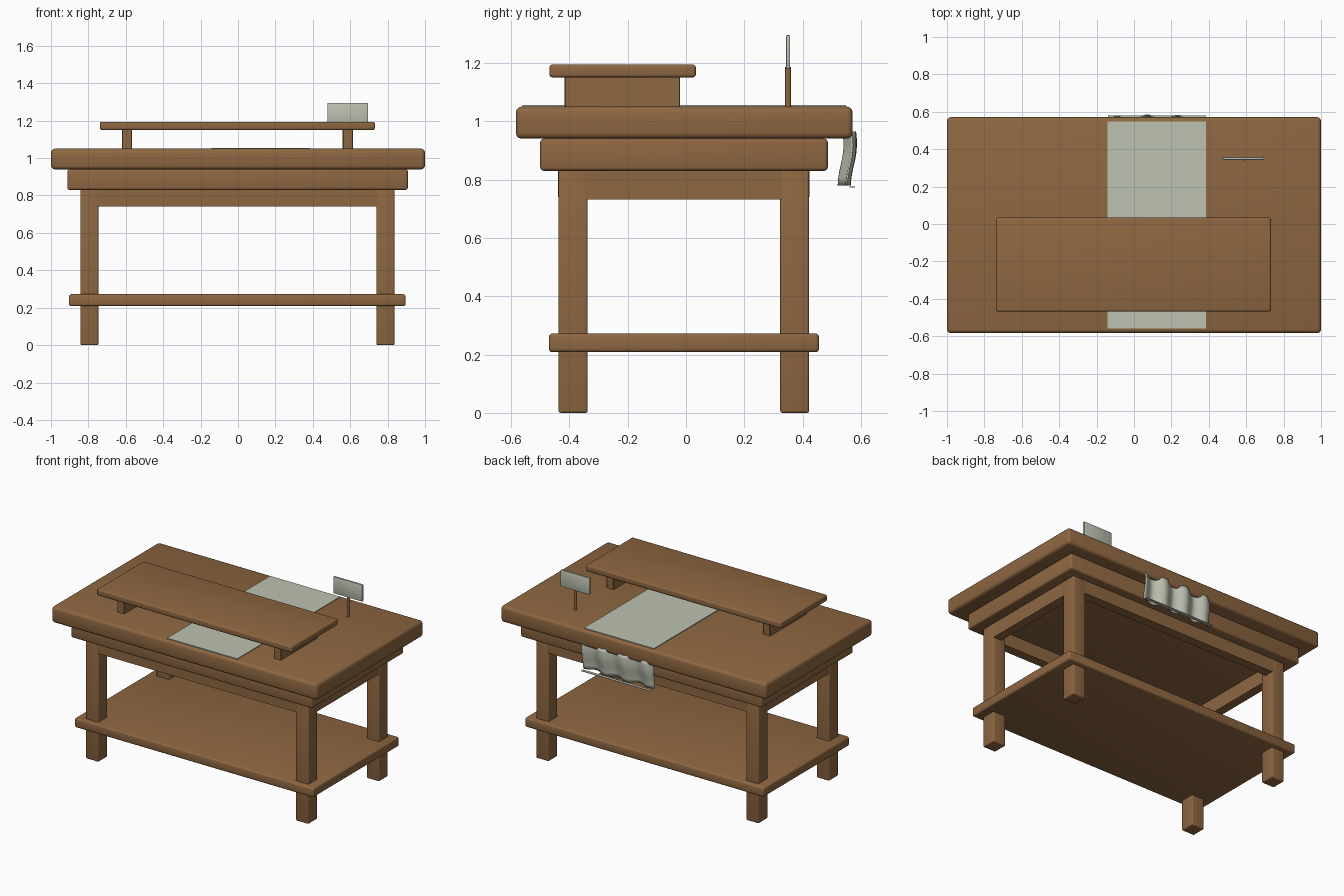
import bpy, bmesh, math

if "Cube" in bpy.data.objects:
    bpy.data.objects.remove(bpy.data.objects["Cube"])


def material(name, rgb):
    m = bpy.data.materials.new(name)
    m.diffuse_color = (*rgb, 1)
    m.use_nodes = True
    m.node_tree.nodes["Principled BSDF"].inputs["Base Color"].default_value = m.diffuse_color
    return m


wood = material("brown wood", (0.27, 0.135, 0.053))
linen = material("pale linen", (0.51, 0.54, 0.44))


def add(name, bm, mat):
    me = bpy.data.meshes.new(name)
    bm.to_mesh(me)
    bm.free()
    me.materials.append(mat)
    ob = bpy.data.objects.new(name, me)
    bpy.context.collection.objects.link(ob)
    return ob


def smooth(ob, angle=35):
    bpy.ops.object.select_all(action='DESELECT')
    ob.select_set(True)
    bpy.context.view_layer.objects.active = ob
    bpy.ops.object.shade_smooth_by_angle(angle=math.radians(angle))


def box(name, x, y, z, mat=wood, bevel=0.0, segments=3):
    """Box given by its min/max on each axis, with rounded edges."""
    bm = bmesh.new()
    bmesh.ops.create_cube(bm, size=1)
    for v in bm.verts:
        v.co = [(r[0] + r[1]) / 2 + c * (r[1] - r[0]) for r, c in zip((x, y, z), v.co)]
    if bevel:
        bmesh.ops.bevel(bm, geom=bm.edges[:], offset=bevel, segments=segments,
                        profile=0.5, affect='EDGES')
    ob = add(name, bm, mat)
    if bevel:
        smooth(ob)
    return ob


# Table top, the slab beneath it and the low shelf
box("table_top", (-1, 1), (-0.583, 0.571), (0.94, 1.05), bevel=0.02)
box("under_slab", (-0.912, 0.908), (-0.50, 0.486), (0.83, 0.94), bevel=0.012)
box("low_shelf", (-0.904, 0.896), (-0.47, 0.456), (0.208, 0.272), bevel=0.012)

# Four legs and the rails joining them
for sx, side in ((-1, "left"), (1, "right")):
    cx = sx * 0.7915 - 0.003
    for (y0, y1), end in (((-0.437, -0.337), "front"), ((0.323, 0.422), "back")):
        box(f"{end}_{side}_leg", (cx - 0.048, cx + 0.048), (y0, y1), (0, 0.835), bevel=0.008)
    rx = sx * 0.808 - 0.003
    box(f"{side}_rail", (rx - 0.03, rx + 0.03), (-0.345, 0.33), (0.732, 0.835))
for y, end in (((-0.438, -0.375), "front"), ((0.36, 0.423), "back")):
    box(f"{end}_rail", (-0.755, 0.75), y, (0.74, 0.835))

# Raised display shelf on two blocks
box("raised_shelf", (-0.738, 0.732), (-0.468, 0.034), (1.15, 1.194), bevel=0.01)
for cx, side in ((-0.593, "left"), (0.587, "right")):
    box(f"{side}_riser", (cx - 0.027, cx + 0.027), (-0.416, -0.02), (1.045, 1.152), bevel=0.003, segments=1)

# Sign: thin post and plate
bm = bmesh.new()
bmesh.ops.create_cone(bm, cap_ends=True, segments=12, radius1=0.01, radius2=0.01, depth=0.14)
bmesh.ops.translate(bm, verts=bm.verts, vec=(0.587, 0.35, 1.115))
smooth(add("sign_post", bm, wood))
box("sign_plate", (0.478, 0.696), (0.343, 0.357), (1.18, 1.295), linen, 0.004, 2)

# Runner cloth lying on the top
box("runner_cloth", (-0.142, 0.386), (-0.56, 0.548), (1.046, 1.055), linen)

# Wavy cloth drop behind the table
bm = bmesh.new()
NX, NZ = 40, 8
rows = []
for j in range(NZ + 1):
    t = j / NZ
    row = []
    for i in range(NX + 1):
        u = i / NX
        y = (0.552 + 0.017 * math.sin(u * 6.5 * math.pi + 0.6 * t - 0.5)
             + 0.012 * math.sin(u * math.pi) - 0.012 * t + 0.006 * math.sin(t * 5))
        row.append(bm.verts.new((-0.142 + 0.528 * u, y, 0.965 - 0.185 * t)))
    rows.append(row)
for a, b in zip(rows, rows[1:]):
    for i in range(NX):
        bm.faces.new((a[i + 1], a[i], b[i], b[i + 1]))
bmesh.ops.recalc_face_normals(bm, faces=bm.faces)
drop = add("cloth_drop", bm, linen)
solid = drop.modifiers.new("thickness", 'SOLIDIFY')
solid.thickness = 0.006
solid.offset = 0
smooth(drop, 50)

# Thin hem below the drop
box("cloth_hem", (-0.14, 0.384), (0.56, 0.58), (0.772, 0.776), linen)
